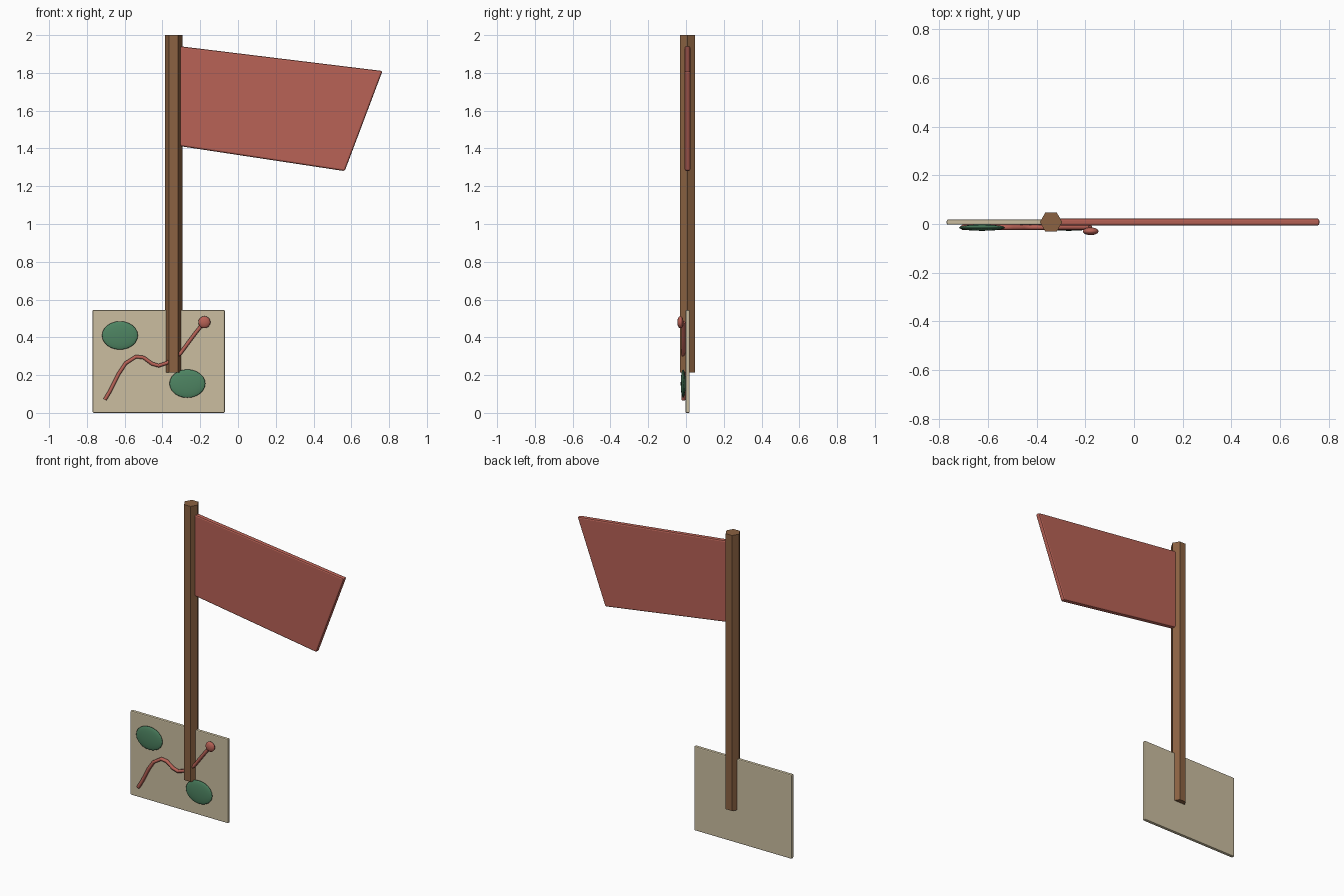
import bpy, bmesh, math

if "Cube" in bpy.data.objects:
    bpy.data.objects.remove(bpy.data.objects["Cube"])

YC = 0.008  # shared centre plane of pole, flag and board


def mat(name, rgb):
    m = bpy.data.materials.new(name)
    m.diffuse_color = (*rgb, 1)
    m.use_nodes = True
    m.node_tree.nodes["Principled BSDF"].inputs["Base Color"].default_value = m.diffuse_color
    return m


WOOD = mat("brown wood", (0.258, 0.122, 0.054))
RED = mat("faded red", (0.479, 0.122, 0.093))
PAPER = mat("parchment", (0.597, 0.515, 0.352))
GREEN = mat("leaf green", (0.076, 0.231, 0.122))


def slab(name, outline, y, thick, bevel, material):
    """Extrude an x-z outline along y and round its edges."""
    bm = bmesh.new()
    front = [bm.verts.new((x, y - thick / 2, z)) for x, z in outline]
    face = bm.faces.new(front)
    ext = bmesh.ops.extrude_face_region(bm, geom=[face])
    for v in ext["geom"]:
        if isinstance(v, bmesh.types.BMVert):
            v.co.y += thick
    bmesh.ops.recalc_face_normals(bm, faces=bm.faces)
    bmesh.ops.bevel(bm, geom=bm.edges[:], offset=bevel, segments=2,
                    profile=0.5, affect='EDGES')
    me = bpy.data.meshes.new(name)
    bm.to_mesh(me)
    bm.free()
    me.materials.append(material)
    ob = bpy.data.objects.new(name, me)
    bpy.context.collection.objects.link(ob)
    return ob


def ellipsoid(name, centre, radii, material):
    bpy.ops.mesh.primitive_uv_sphere_add(segments=20, ring_count=12, radius=1,
                                         location=centre)
    ob = bpy.context.object
    ob.name = name
    ob.scale = radii
    ob.data.materials.append(material)
    bpy.ops.object.shade_smooth()


# Hexagonal pole
bpy.ops.mesh.primitive_cylinder_add(vertices=6, radius=0.046, depth=1.785,
                                    location=(-0.341, YC, 1.1075),
                                    rotation=(0, 0, math.pi / 6))
pole = bpy.context.object
pole.name = "pole"
pole.data.materials.append(WOOD)

# Slanted flag, starting inside the pole
slab("flag", [(-0.34, 1.417), (0.565, 1.28), (0.765, 1.81), (-0.34, 1.945)],
     YC, 0.03, 0.009, RED)

# Map board
slab("map_board", [(-0.77, 0), (-0.07, 0), (-0.07, 0.545), (-0.77, 0.545)],
     YC, 0.022, 0.006, PAPER)

# Green islands
ellipsoid("upper_island", (-0.625, -0.015, 0.41), (0.095, 0.013, 0.075), GREEN)
ellipsoid("lower_island", (-0.268, -0.015, 0.155), (0.095, 0.013, 0.075), GREEN)

# Winding route and its end marker
path = [(-0.705, 0.07), (-0.675, 0.12), (-0.63, 0.21), (-0.595, 0.263),
        (-0.54, 0.298), (-0.5, 0.293), (-0.455, 0.26), (-0.42, 0.25),
        (-0.375, 0.265), (-0.305, 0.315), (-0.235, 0.41), (-0.18, 0.48)]
curve = bpy.data.curves.new("route", 'CURVE')
curve.dimensions = '3D'
curve.bevel_depth = 0.011
curve.bevel_resolution = 1
curve.use_fill_caps = True
spline = curve.splines.new('POLY')
spline.points.add(len(path) - 1)
for p, (x, z) in zip(spline.points, path):
    p.co = (x, -0.014, z, 1)
curve.materials.append(RED)
route = bpy.data.objects.new("route", curve)
bpy.context.collection.objects.link(route)

ellipsoid("route_marker", (-0.178, -0.030, 0.48), (0.032, 0.016, 0.032), RED)
